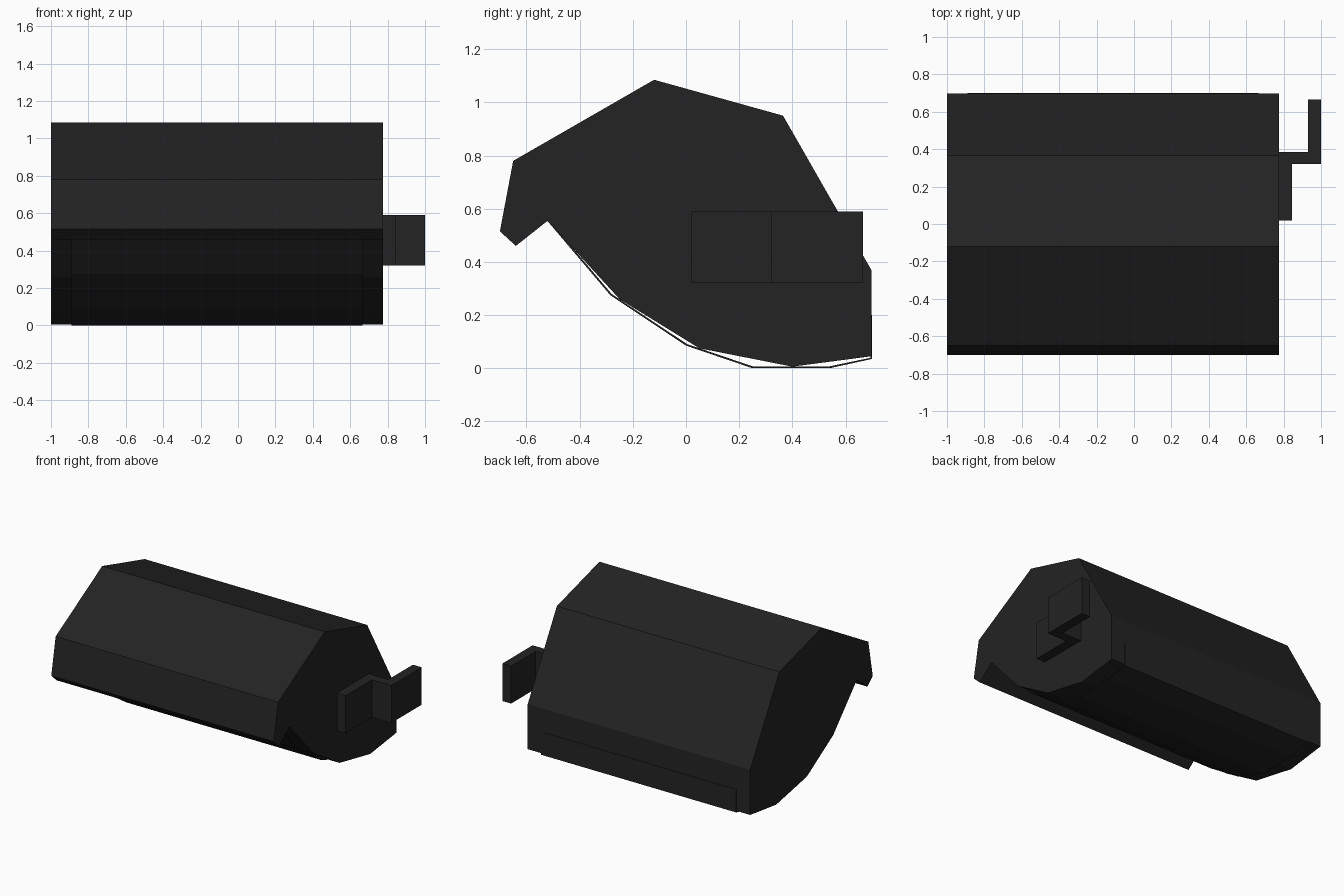
import bpy, bmesh
from mathutils import Vector

if "Cube" in bpy.data.objects:
    bpy.data.objects.remove(bpy.data.objects["Cube"])

black = bpy.data.materials.new("charcoal_black")
black.use_nodes = True
colour = (0.017, 0.017, 0.017, 1)
black.diffuse_color = colour
black.node_tree.nodes["Principled BSDF"].inputs["Base Color"].default_value = colour


def finish(bm, name):
    mesh = bpy.data.meshes.new(name)
    bm.to_mesh(mesh)
    bm.free()
    mesh.materials.append(black)
    obj = bpy.data.objects.new(name, mesh)
    bpy.context.collection.objects.link(obj)
    return obj


def prism(name, points, sweep):
    """Close a flat outline and extrude it along sweep."""
    bm = bmesh.new()
    face = bm.faces.new([bm.verts.new(p) for p in points])
    result = bmesh.ops.extrude_face_region(bm, geom=[face], use_keep_orig=True)
    moved = [v for v in result["geom"] if isinstance(v, bmesh.types.BMVert)]
    bmesh.ops.translate(bm, verts=moved, vec=Vector(sweep))
    bmesh.ops.recalc_face_normals(bm, faces=bm.faces)
    return finish(bm, name)


# Housing with overhanging front lip
LEFT, RIGHT = 0.775, -1.0
outline = [(-0.12, 1.085), (0.365, 0.95), (0.697, 0.37), (0.697, 0.045),
           (0.4, 0.006), (0.05, 0.075), (-0.25, 0.26), (-0.52, 0.555),
           (-0.64, 0.46), (-0.70, 0.515), (-0.65, 0.78)]
prism("housing", [(RIGHT, y, z) for y, z in outline], (LEFT - RIGHT, 0, 0))

# Thin curved guard under the housing
guard_path = [(-0.522, 0.555), (-0.285, 0.275), (0, 0.085), (0.25, 0),
              (0.54, 0), (0.70, 0.035), (0.70, 0.2)]
bm = bmesh.new()
near, far = [[bm.verts.new((x, y, z)) for y, z in guard_path] for x in (-0.89, 0.665)]
for i in range(len(near) - 1):
    bm.faces.new((near[i], near[i + 1], far[i + 1], far[i]))
guard = finish(bm, "lower_guard")
solid = guard.modifiers.new("thickness", "SOLIDIFY")
solid.thickness = 0.007
solid.offset = -1

# Stepped side bracket
bracket = [(LEFT, 0.02), (0.845, 0.02), (0.845, 0.32), (1, 0.32),
           (1, 0.665), (0.93, 0.665), (0.93, 0.385), (LEFT, 0.385)]
prism("side_bracket", [(x, y, 0.32) for x, y in bracket], (0, 0, 0.27))
